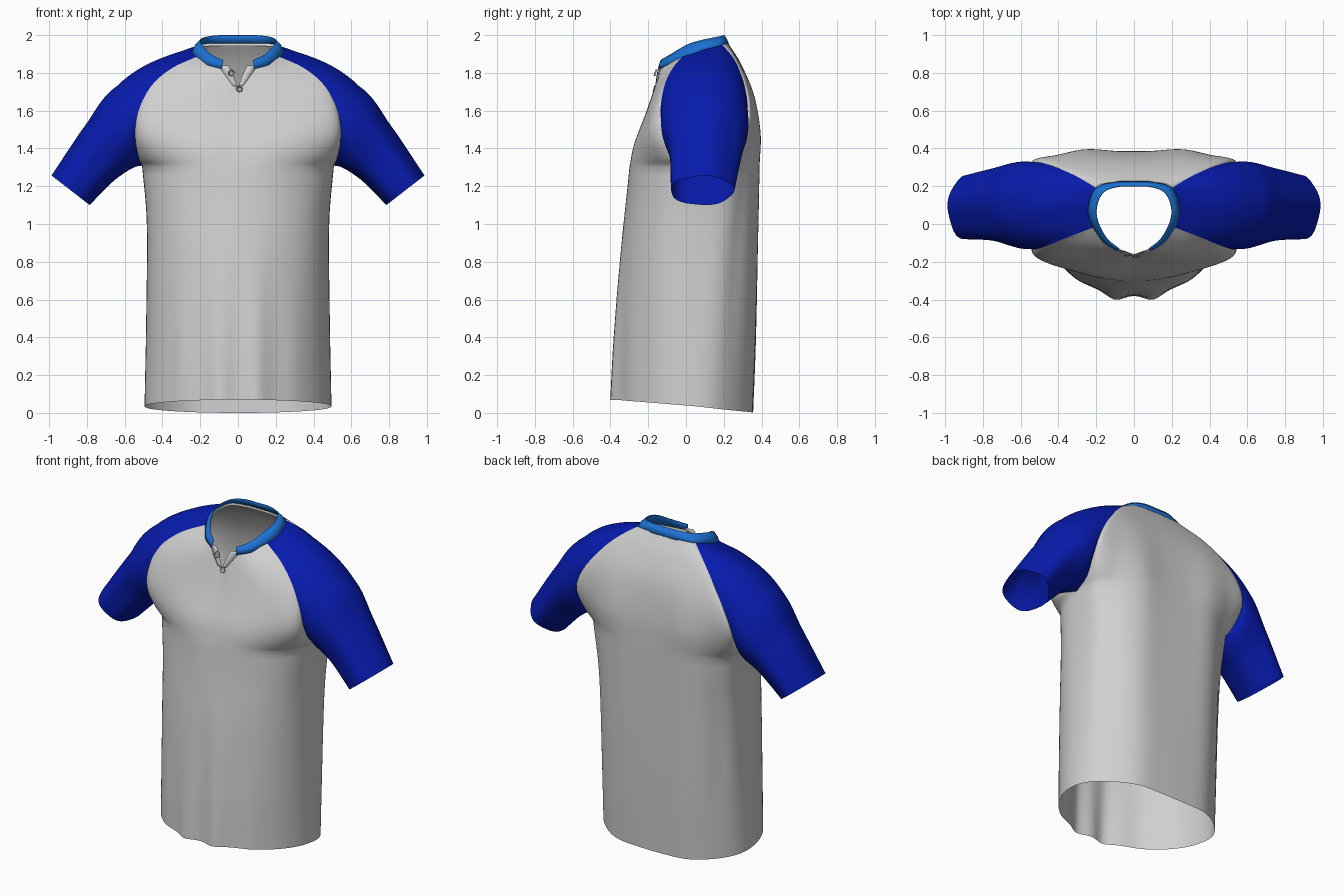
import bpy, bmesh, math
from mathutils import Vector as V

if "Cube" in bpy.data.objects:
    bpy.data.objects.remove(bpy.data.objects["Cube"])


def material(name, rgb):
    m = bpy.data.materials.new(name)
    m.diffuse_color = (*rgb, 1)
    m.use_nodes = True
    m.node_tree.nodes["Principled BSDF"].inputs["Base Color"].default_value = m.diffuse_color
    return m


GREY = material("light grey fabric", (0.63, 0.63, 0.63))
BLUE = material("royal blue fabric", (0.002, 0.011, 0.42))
SKY = material("sky blue trim", (0.012, 0.17, 0.66))
TAPE = material("white tape", (0.80, 0.80, 0.78))
BUTTON = material("button grey", (0.40, 0.40, 0.40))


def catmull(p, t):
    """Point at t (0..1) on a smooth curve through the points p."""
    n = len(p) - 1
    i = min(int(t * n), n - 1)
    f = t * n - i
    b, c = p[i], p[i + 1]
    a = p[i - 1] if i else b * 2 - c
    d = p[i + 2] if i + 2 <= n else c * 2 - b
    return (b * 2 + (c - a) * f + (a * 2 - b * 5 + c * 4 - d) * f ** 2
            + (b * 3 - a - c * 3 + d) * f ** 3) * 0.5


def curve(pts, n):
    """n + 1 evenly spaced points along a smooth curve."""
    p = [V(q) for q in pts]
    fine = [catmull(p, i / 300) for i in range(301)]
    run = [0]
    for a, b in zip(fine, fine[1:]):
        run.append(run[-1] + (b - a).length)
    out, k = [], 0
    for i in range(n + 1):
        s = run[-1] * i / n
        while k < 299 and run[k + 1] < s:
            k += 1
        out.append(fine[k].lerp(fine[k + 1], (s - run[k]) / (run[k + 1] - run[k])))
    return out


def sheet(name, grids, mat, ref, mirror=True, thick=0, closed=False):
    """Object from grids of points, faces turned away from the ref point."""
    bm = bmesh.new()
    for g in grids:
        rows = [[bm.verts.new(p) for p in r] for r in g]
        for r, s in zip(rows, rows[1:]):
            m = len(r)
            for j in range(m if closed else m - 1):
                k = (j + 1) % m
                bm.faces.new((r[j], r[k], s[k], s[j]))
    bmesh.ops.remove_doubles(bm, verts=bm.verts, dist=0.0005)
    bmesh.ops.recalc_face_normals(bm, faces=bm.faces)
    ref = V(ref)
    if sum(f.normal.dot(f.calc_center_median() - ref) * f.calc_area() for f in bm.faces) < 0:
        bmesh.ops.reverse_faces(bm, faces=bm.faces)
    me = bpy.data.meshes.new(name)
    bm.to_mesh(me)
    bm.free()
    me.materials.append(mat)
    ob = bpy.data.objects.new(name, me)
    bpy.context.collection.objects.link(ob)
    if mirror:
        mod = ob.modifiers.new("mirror", "MIRROR")
        mod.merge_threshold = 0.001
    if thick:
        mod = ob.modifiers.new("thickness", "SOLIDIFY")
        mod.thickness = thick
    bpy.context.view_layer.objects.active = ob
    ob.select_set(True)
    bpy.ops.object.shade_smooth_by_angle(angle=math.radians(50))
    ob.select_set(False)
    return ob


def gauss(x, c, w):
    return math.exp(-((x - c) / w) ** 2)


# Shared seam lines (right half)
LOW, UP, COLS = 26, 22, 28
side = curve([(.495, .05, .035), (.486, .06, .5), (.483, .07, 1.0), (.508, .09, 1.31)], LOW)
front_seam = curve([(.508, .09, 1.31), (.526, -.02, 1.35), (.545, -.11, 1.46), (.53, -.135, 1.59),
                    (.46, -.115, 1.73), (.35, -.07, 1.825), (.22, -.02, 1.885)], UP)
back_seam = curve([(.508, .09, 1.31), (.526, .21, 1.36), (.548, .305, 1.5), (.5, .325, 1.64),
                   (.4, .295, 1.78), (.3, .25, 1.88), (.2, .19, 1.95)], UP)
neck_edge = curve([(.2, .19, 1.95), (.238, .1, 1.925), (.235, .03, 1.9), (.22, -.02, 1.885)], 12)

# Centre lines
front_mid = (curve([(0, -.378, .07), (0, -.37, .4), (0, -.345, .85), (0, -.298, 1.3)], LOW)
             + curve([(0, -.298, 1.3), (0, -.272, 1.42), (0, -.21, 1.58), (0, -.16, 1.72)], UP)[1:])
back_mid = (curve([(0, .355, 0), (0, .37, .4), (0, .382, 1.0), (0, .385, 1.31)], LOW)
            + curve([(0, .385, 1.31), (0, .38, 1.5), (0, .35, 1.7), (0, .29, 1.85), (0, .225, 1.955)], UP)[1:])
neckline = curve([(0, -.16, 1.72), (.03, -.15, 1.775), (.1, -.125, 1.83),
                  (.17, -.08, 1.855), (.22, -.02, 1.885)], COLS)


def front_fold(x, z):
    hem = max(0, 1 - z / 1.0)
    chest = gauss(z, 1.37, .16) * gauss(x, .2, .15)
    return (-.034 * gauss(x, .1, .06) * hem - .008 * gauss(x, .3, .05) * hem * gauss(z, .3, .4)
            - .009 * chest)


def back_fold(x, z):
    return .022 * gauss(x, .26, .13) * min(1, max(0, (1.85 - z) / .4)) - .012 * gauss(x, .42, .04) * gauss(z, .8, .5)


def panel(edge, mid, powers, fold, top=None):
    """Half of a body panel: rounded rows from the centre line to the edge.
    powers: fullness of the rows at the hem, armpit and neck."""
    rows = []
    last = len(edge) - 1
    full = [V((p, 0)) for p in powers]

    def base(j, i):
        a = i / COLS * math.pi / 2
        e, c = edge[j], mid[j]
        t = j / LOW * .5 if j < LOW else .5 + (j - LOW) / UP * .5
        w = max(math.cos(a), 0) ** catmull(full, t).x if i < COLS else 0
        p = V((e.x * math.sin(a), e.y + (c.y - e.y) * w, e.z + (c.z - e.z) * w))
        p.y += fold(p.x, p.z) * min(1, 2 * w)
        return p

    for j in range(last + 1):
        k = max(0, (j - LOW) / UP) ** 2
        row = []
        for i in range(COLS + 1):
            p = base(j, i)
            if top:
                p += (top[i] - base(last, i)) * k
            row.append(p)
        rows.append(row)
    return rows


# Torso: front and back panels, mirrored
sheet("torso", [panel(side + front_seam[1:], front_mid, (1, .78, .88), front_fold, neckline),
                panel(side + back_seam[1:], back_mid, (.92, .55, .7), back_fold)], GREY, (0, .05, 1))

# Raglan sleeves: loft from the seam loop through oval rings to the cuff
loop = neck_edge + front_seam[::-1][1:] + back_seam[1:-1]
EDGE = .4
angles = ([EDGE * (2 * i / 12 - 1) for i in range(13)]
          + [EDGE + (math.pi - EDGE) * i / UP for i in range(1, UP + 1)]
          + [math.pi + (math.pi - EDGE) * i / UP for i in range(1, UP)])


def oval(top, bottom, y, half, ripple=0):
    t, b = V((top[0], y, top[1])), V((bottom[0], y, bottom[1]))
    ring = []
    for a in angles:
        r = 1 + ripple * math.cos(5 * a + 1)
        ring.append((t + b) / 2 + (t - b) / 2 * math.cos(a) * r - V((0, half * math.sin(a) * r, 0)))
    return ring


rings = [loop, oval((.635, 1.735), (.56, 1.295), .1, .23),
         oval((.81, 1.515), (.66, 1.225), .1, .192, .03),
         oval((.985, 1.255), (.785, 1.10), .085, .168, .03)]
strands = []
for i, a in enumerate(angles):
    strand = [catmull([r[i] for r in rings], t / 36) for t in range(37)]
    for t in range(13):  # rounded shoulder
        strand[t].z += .028 * math.sin(math.pi * t / 12) * max(0, math.cos(a))
    strands.append(strand)
sheet("sleeves", [list(zip(*strands))], BLUE, (.62, .1, 1.5), closed=True)

# Collar band, with a tape inside its lower edge
low = curve([(.09, -.142, 1.822), (.17, -.09, 1.845), (.235, .015, 1.888), (.242, .1, 1.924),
             (.2, .195, 1.946), (.1, .224, 1.95), (0, .228, 1.95)], 40)
high = curve([(.08, -.135, 1.868), (.145, -.08, 1.9), (.193, .01, 1.952), (.2, .09, 1.976),
              (.165, .168, 1.992), (.09, .2, 2.0), (0, .204, 2.0)], 40)
mid = [a.lerp(b, .5) + V((a.x, a.y - .07, 0)) * .02 for a, b in zip(low, high)]
for line in (low, mid, high):
    line[-1].x = 0
sheet("collar", [[low, mid, high]], SKY, (0, .05, 1.9), thick=.006)
tape = [[V((p.x * .94, .05 + (p.y - .05) * .94, p.z + dz)) for p in low] for dz in (-.008, .006)]
sheet("neck_tape", [tape], TAPE, (0, .05, 1.9))

# Placket: narrow strip below the opening and a loose flap on each side of it
strip = [[p + V((x, -.003, 0)) for x in (-.012, .012)] for p in front_mid[-5:]]
sheet("placket", [strip], GREY, (0, .1, 1.6), mirror=False)
for s, name in ((-1, "placket_flap_left"), (1, "placket_flap_right")):
    inner = curve([(0, -.164, 1.722), (s * .024, -.155, 1.79), (s * .05, -.145, 1.84)], 8)
    outer = curve([(s * .03, -.163, 1.735), (s * .07, -.15, 1.79), (s * .105, -.128, 1.84)], 8)
    sheet(name, [[inner, outer]], GREY, (0, .1, 1.7), mirror=False, thick=.003)

# Buttons: small discs with a raised rim
for x, y, z in ((-.035, -.158, 1.80), (.008, -.164, 1.715)):
    disc = []
    for r, h in ((.001, .005), (.009, .005), (.012, .009), (.017, .008), (.018, 0)):
        disc.append([V((x + r * math.cos(a), y - h + .3 * r * math.sin(a), z + r * math.sin(a)))
                     for a in [math.tau * i / 20 for i in range(20)]])
    sheet("button", [disc], BUTTON, (x, y + .05, z), mirror=False, closed=True)
